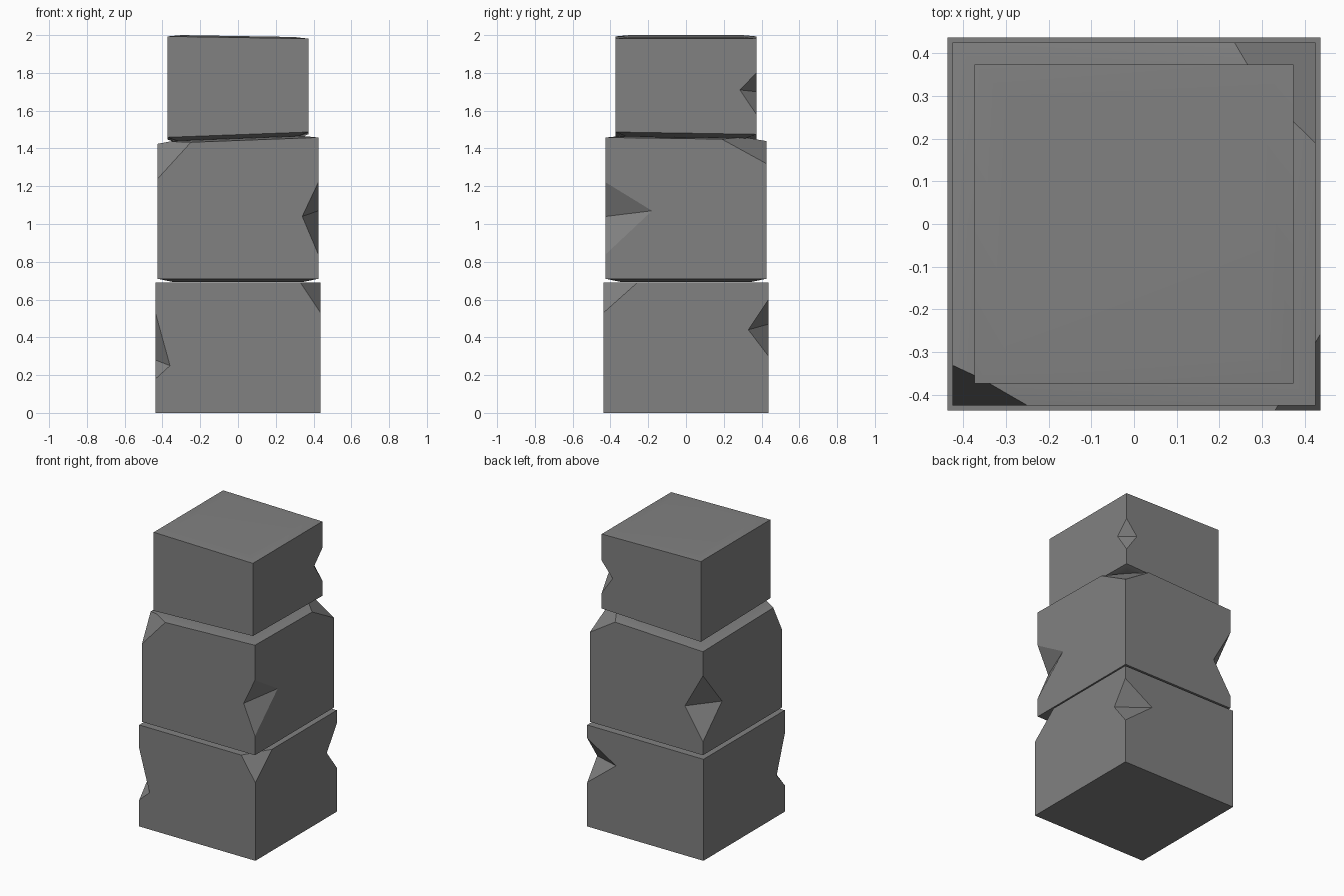
import bpy, bmesh
from mathutils import Vector

if "Cube" in bpy.data.objects:
    bpy.data.objects.remove(bpy.data.objects["Cube"])

stone = bpy.data.materials.new("grey stone")
stone.diffuse_color = (0.22, 0.22, 0.22, 1)
stone.use_nodes = True
stone.node_tree.nodes["Principled BSDF"].inputs["Base Color"].default_value = stone.diffuse_color


def mesh_object(name, bm):
    bmesh.ops.recalc_face_normals(bm, faces=bm.faces)
    me = bpy.data.meshes.new(name)
    bm.to_mesh(me)
    bm.free()
    ob = bpy.data.objects.new(name, me)
    bpy.context.collection.objects.link(ob)
    return ob


def block(name, rings):
    """Square rings (half width, centre z, x tilt, y tilt) skinned into a block."""
    bm = bmesh.new()
    loops = []
    for h, z, tx, ty in rings:
        loops.append([bm.verts.new((sx * h, sy * h, z + tx * sx + ty * sy))
                      for sx, sy in ((-1, -1), (1, -1), (1, 1), (-1, 1))])
    for a, b in zip(loops, loops[1:]):
        for i in range(4):
            j = (i + 1) % 4
            bm.faces.new((a[i], a[j], b[j], b[i]))
    bm.faces.new(loops[0][::-1])
    bm.faces.new(loops[-1])
    ob = mesh_object(name, bm)
    ob.data.materials.append(stone)
    return ob


def cut(ob, points):
    """Subtract the tetrahedron with these four corners."""
    bm = bmesh.new()
    v = [bm.verts.new(p) for p in points]
    for f in ((0, 1, 2), (0, 1, 3), (0, 2, 3), (1, 2, 3)):
        bm.faces.new([v[i] for i in f])
    cutter = mesh_object("chip_cutter", bm)
    mod = ob.modifiers.new("chip", 'BOOLEAN')
    mod.operation = 'DIFFERENCE'
    mod.solver = 'EXACT'
    mod.object = cutter
    deps = bpy.context.evaluated_depsgraph_get()
    me = bpy.data.meshes.new_from_object(ob.evaluated_get(deps))
    ob.modifiers.clear()
    ob.data = me
    bpy.data.objects.remove(cutter)


def notch(ob, h, sx, sy, top, bottom, px, pz, qy, qz):
    """Notch in a vertical edge; px lies on the front/back face, qy on the side face."""
    t, b = Vector((sx * h, sy * h, top)), Vector((sx * h, sy * h, bottom))
    p, q = Vector((px, sy * h, pz)), Vector((sx * h, qy, qz))
    m, k = (p + q) / 2, 0.3
    cut(ob, [t + (t - m) * k, b + (b - m) * k, p + (p - q) * k, q + (q - p) * k])


def corner(ob, h, sx, sy, top, bottom, px, pz, qy, qz):
    """Slice a top corner off along one plane."""
    c, b = Vector((sx * h, sy * h, top)), Vector((sx * h, sy * h, bottom))
    p, q = Vector((px, sy * h, pz)), Vector((sx * h, qy, qz))
    g = (b + p + q) / 3
    cut(ob, [g + (c - g) * 4] + [g + (v - g) * 1.7 for v in (b, p, q)])


# Bottom block
H = 0.437
low = block("bottom_block", [(H, 0, 0, 0), (H, 0.69, 0, 0)])
notch(low, H, -1, -1, 0.53, 0.18, -0.36, 0.25, -0.35, 0.28)
notch(low, H, 1, 1, 0.60, 0.30, 0.22, 0.47, 0.33, 0.44)
corner(low, H, 1, -1, 0.69, 0.53, 0.33, 0.69, -0.257, 0.69)

# Middle block, with a slanted top
H = 0.425
mid = block("middle_block", [(0.34, 0.692, 0, 0), (H, 0.71, 0, 0),
                             (H, 1.436, 0.016, -0.006), (0.34, 1.448, 0.013, -0.005)])
notch(mid, H, 1, -1, 1.22, 0.84, 0.34, 1.04, -0.18, 1.07)
notch(mid, H, -1, 1, 1.25, 0.80, -0.29, 1.01, 0.22, 1.00)
corner(mid, H, -1, -1, 1.426, 1.24, -0.25, 1.432, -0.33, 1.426)
corner(mid, H, 1, 1, 1.446, 1.32, 0.235, 1.439, 0.19, 1.449)

# Top block, with a slanted underside
H = 0.373
top = block("top_block", [(0.30, 1.440, 0.013, -0.005), (H, 1.467, 0.014, -0.006),
                          (H, 1.987, -0.006, 0), (0.30, 1.995, -0.005, 0)])
notch(top, H, 1, 1, 1.80, 1.58, 0.29, 1.70, 0.285, 1.71)

# Soft shading across shallow chips only
for ob in (low, mid, top):
    bpy.ops.object.select_all(action='DESELECT')
    ob.select_set(True)
    bpy.context.view_layer.objects.active = ob
    bpy.ops.object.shade_smooth_by_angle(angle=0.5)
    wn = ob.modifiers.new("weighted_normals", 'WEIGHTED_NORMAL')
    wn.keep_sharp = True
